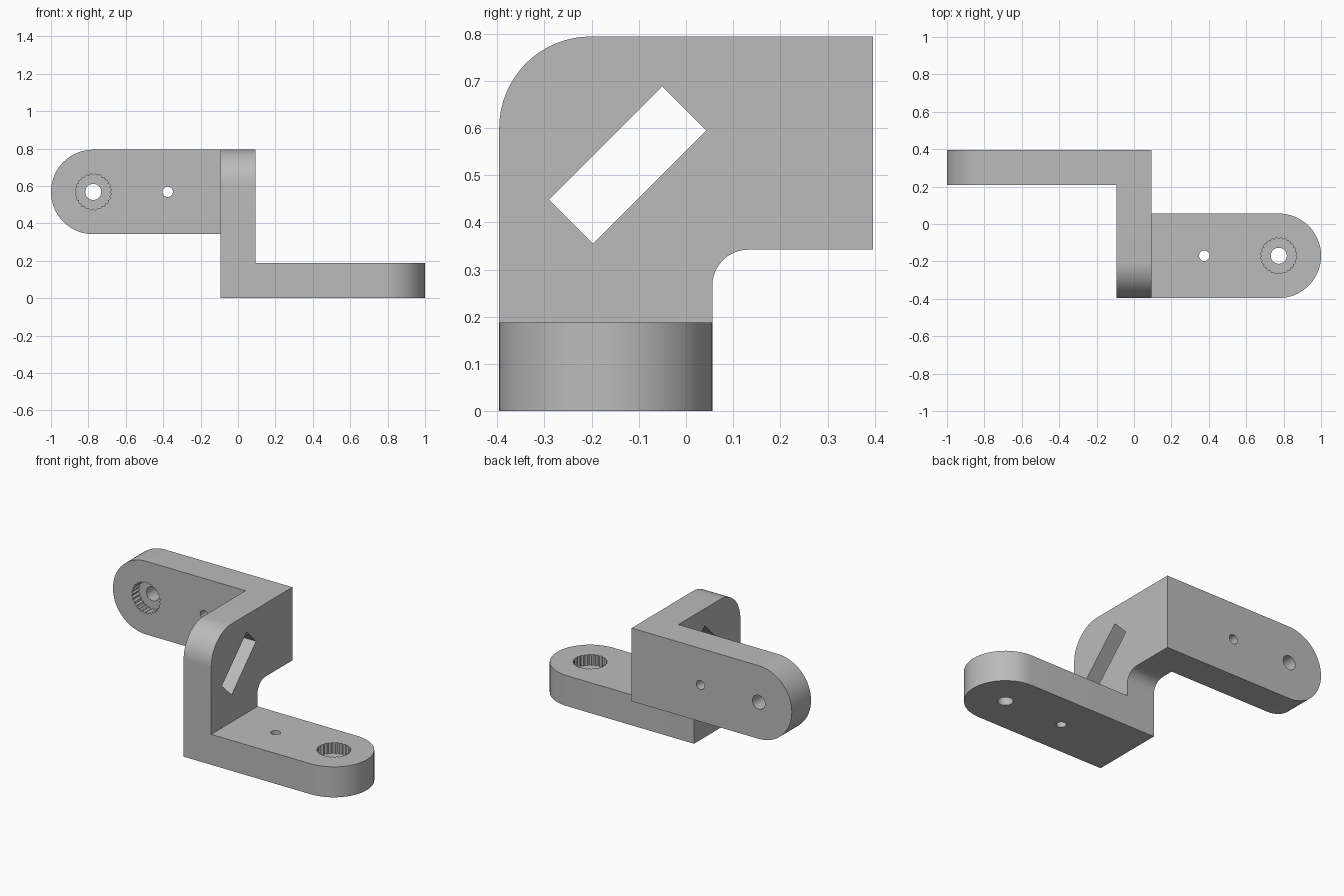
import bpy, bmesh
from math import pi, sin, cos
from mathutils import Matrix, Vector

cube = bpy.data.objects.get("Cube")
if cube:
    bpy.data.objects.remove(cube, do_unlink=True)

T = 0.188          # plate thickness
R = 0.226          # arm end radius
PIVOT = 0.774      # distance of the socket from the middle

grey = bpy.data.materials.new("plain grey")
grey.use_nodes = True
COLOUR = (0.5, 0.5, 0.5, 1)
grey.diffuse_color = COLOUR
grey.node_tree.nodes["Principled BSDF"].inputs["Base Color"].default_value = COLOUR


def arc(cx, cy, r, start, end, steps):
    """Points along an arc, angles in quarter turns."""
    angles = [(start + (end - start) * i / steps) * pi / 2 for i in range(steps + 1)]
    return [(cx + r * cos(a), cy + r * sin(a)) for a in angles]


def prism(name, outline, low, high, matrix):
    """Extrude an outline along local z and place it with a matrix."""
    bm = bmesh.new()
    base = bm.faces.new([bm.verts.new((x, y, low)) for x, y in outline])
    top = bmesh.ops.extrude_face_region(bm, geom=[base])["geom"]
    verts = [v for v in top if isinstance(v, bmesh.types.BMVert)]
    bmesh.ops.translate(bm, verts=verts, vec=(0, 0, high - low))
    bmesh.ops.transform(bm, matrix=matrix, verts=bm.verts)
    bmesh.ops.recalc_face_normals(bm, faces=bm.faces)
    mesh = bpy.data.meshes.new(name)
    bm.to_mesh(mesh)
    bm.free()
    mesh.materials.append(grey)
    obj = bpy.data.objects.new(name, mesh)
    bpy.context.collection.objects.link(obj)
    return obj


def combine(target, tool, operation):
    """Apply a boolean and remove the helper."""
    mod = target.modifiers.new("boolean", "BOOLEAN")
    mod.operation, mod.solver, mod.object = operation, "EXACT", tool
    bpy.context.view_layer.objects.active = target
    bpy.ops.object.modifier_apply(modifier=mod.name)
    bpy.data.objects.remove(tool, do_unlink=True)


def frame(x_axis, y_axis, z_axis, origin):
    m = Matrix((x_axis, y_axis, z_axis)).transposed().to_4x4()
    m.translation = Vector(origin)
    return m


# Upright web: profile in y and z, extruded along x
side = frame((0, 1, 0), (0, 0, 1), (1, 0, 0), (0, 0, 0))
profile = [(-0.396, 0), (0.056, 0)]
profile += arc(0.132, 0.266, 0.076, 2, 1, 12)
profile += [(0.396, 0.342), (0.396, 0.794)]
profile += arc(-0.202, 0.6, 0.194, 1, 2, 16)
bracket = prism("bracket", profile, -T / 2, T / 2, side)

# Two matching arms, each with its socket facing local z
arm_frames = [
    frame((1, 0, 0), (0, 1, 0), (0, 0, 1), (0, -0.17, 0)),
    frame((-1, 0, 0), (0, 0, -1), (0, -1, 0), (0, 0.396, 0.568)),
]
arm_outline = [(0, R), (0, -R)] + arc(PIVOT, 0, R, -1, 1, 32)
for m in arm_frames:
    combine(bracket, prism("arm", arm_outline, 0, T, m), "UNION")

# Toothed sockets, shaft holes and small screw holes
TEETH, STEPS = 24, 4
socket = []
for i in range(TEETH * STEPS):
    r = 0.089 + 0.008 * abs(sin(pi * i / STEPS))
    a = 2 * pi * i / (TEETH * STEPS)
    socket.append((PIVOT + r * cos(a), r * sin(a)))
shaft = arc(PIVOT, 0, 0.043, 0, 4, 32)[:-1]
screw = arc(0.376, 0, 0.028, 0, 4, 24)[:-1]
for m in arm_frames:
    combine(bracket, prism("socket", socket, T - 0.065, T + 0.1, m), "DIFFERENCE")
    for hole in (shaft, screw):
        combine(bracket, prism("hole", hole, -0.1, T + 0.1, m), "DIFFERENCE")

# Slanted slot through the web
slot = [(-0.05, 0.688), (-0.29, 0.448), (-0.197, 0.355), (0.043, 0.595)]
combine(bracket, prism("slot", slot, -T, T, side), "DIFFERENCE")

# Smooth the rounded parts, keep edges sharp
bpy.ops.object.select_all(action="DESELECT")
bracket.select_set(True)
bpy.context.view_layer.objects.active = bracket
bpy.ops.object.shade_smooth_by_angle(angle=pi / 7)
